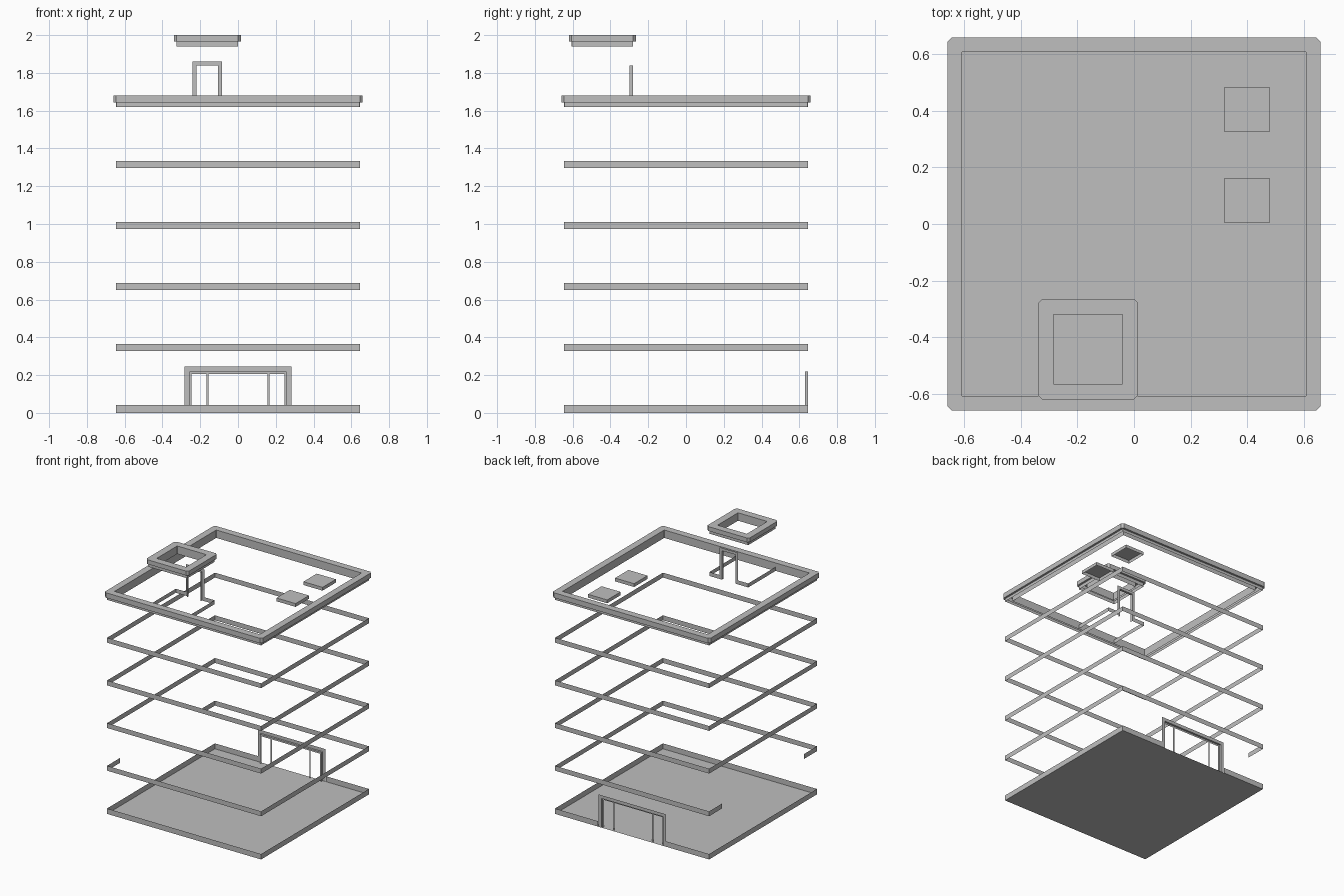
import bpy

cube = bpy.data.objects.get("Cube")
if cube:
    bpy.data.objects.remove(cube, do_unlink=True)

grey = bpy.data.materials.new("light_grey")
grey.use_nodes = True
COLOUR = (0.52, 0.52, 0.52, 1)
grey.diffuse_color = COLOUR
grey.node_tree.nodes["Principled BSDF"].inputs["Base Color"].default_value = COLOUR


def loft(name, rows, closed=True, cap=False):
    """Skin equal-length rows of points, optionally capping the last row."""
    n = len(rows[0])
    verts = [p for row in rows for p in row]
    faces = []
    for r in range(len(rows) - 1):
        for i in range(n if closed else n - 1):
            j = (i + 1) % n
            faces.append((r * n + i, r * n + j, (r + 1) * n + j, (r + 1) * n + i))
    if cap:
        faces.append(tuple(range(len(verts) - n, len(verts))))
    mesh = bpy.data.meshes.new(name)
    mesh.from_pydata(verts, [], faces)
    mesh.validate()
    mesh.materials.append(grey)
    obj = bpy.data.objects.new(name, mesh)
    bpy.context.collection.objects.link(obj)
    return obj


def square(cx, cy, half):
    return [(cx - half, cy - half), (cx + half, cy - half),
            (cx + half, cy + half), (cx - half, cy + half)]


def chamfered(cx, cy, half, cut, z):
    """Square loop with cut corners, counter-clockwise."""
    h, k = half, half - cut
    pts = [(-k, -h), (k, -h), (h, -k), (h, k), (k, h), (-k, h), (-h, k), (-h, -k)]
    return [(cx + x, cy + y, z) for x, y in pts]


def band(name, path, low, high, closed=True):
    """Thin upright strip along a plan path."""
    return loft(name, [[(x, y, z) for x, y in path] for z in (low, high)], closed)


def cornice(name, cx, cy, wall, rim, inner, low, ledge, top):
    """Wall strip, projecting rim with cut corners, and inner wall."""
    tiny = 0.0005
    return loft(name, [chamfered(cx, cy, wall, tiny, low),
                       chamfered(cx, cy, wall, tiny, ledge),
                       chamfered(cx, cy, rim, 0.015, ledge),
                       chamfered(cx, cy, rim, 0.015, top),
                       chamfered(cx, cy, inner, tiny, top),
                       chamfered(cx, cy, inner, tiny, low)])


def door_frame(name, cx, half, y, low, top, steps):
    """Stepped surround: each step is (inset, depth)."""
    rows = []
    for inset, depth in steps:
        h, z = half - inset, top - inset
        rows.append([(cx - h, y - depth, low), (cx - h, y - depth, z),
                     (cx + h, y - depth, z), (cx + h, y - depth, low)])
    return loft(name, rows, closed=False)


def gapped(path, gap_a, gap_b, start):
    """Path around the corners beginning and ending at an opening."""
    return [gap_b] + path[start:] + path[:start] + [gap_a]


WALL = 0.645
STOREY = 0.323
ROOF = 1.62
plan = square(0, 0, WALL)

# Ground floor slab and its plinth strip, open at the entrance
loft("floor", [[(x, y, 0) for x, y in plan[:2]],
               [(x, y, 0) for x, y in plan[:1:-1]]], closed=False)
band("plinth", gapped(plan, (0.285, WALL), (-0.285, WALL), 3), 0, 0.041, False)

# Storey strips; the lowest is interrupted on one side
for level in range(1, 5):
    low, high = level * STOREY + 0.004, level * STOREY + 0.041
    if level == 1:
        band("storey_band_1", gapped(plan, (-WALL, 0.49), (-WALL, -0.49), 0), low, high, False)
    else:
        band(f"storey_band_{level}", plan, low, high)

# Entrance surround with two mullions
door_frame("entrance_frame", 0, 0.283, WALL, 0, 0.245,
           [(0, 0), (0.025, 0), (0.025, 0.015), (0.038, 0.015)])
for side, x in (("right", -0.162), ("left", 0.162)):
    loft(f"entrance_mullion_{side}",
         [[(x - 0.006, 0.63, 0), (x - 0.006, 0.63, 0.207)],
          [(x + 0.006, 0.63, 0), (x + 0.006, 0.63, 0.207)]], closed=False)

# Roof parapet
cornice("roof_parapet", 0, 0, WALL, 0.66, 0.608, ROOF, 1.642, 1.68)

# Roof equipment boxes
for i, y in enumerate((0.083, 0.405)):
    foot = square(0.4, y, 0.08)
    loft(f"roof_box_{i + 1}", [[(px, py, z) for px, py in foot] for z in (ROOF, 1.645)], cap=True)

# Stair house on the roof: base strip, doorway and floating cap
CX, CY, HALF = -0.1625, -0.4425, 0.1625
BACK = CY + HALF
house = square(CX, CY, HALF)
band("stair_house_base", gapped(house, (-0.085, BACK), (-0.24, BACK), 3), ROOF, 1.65, False)
door_frame("stair_house_door_frame", CX, 0.078, BACK, ROOF, 1.86,
           [(0, 0), (0.021, 0), (0.021, 0.018)])
cornice("stair_house_cap", CX, CY, HALF, 0.1775, 0.1225, 1.94, 1.967, 2.0)
